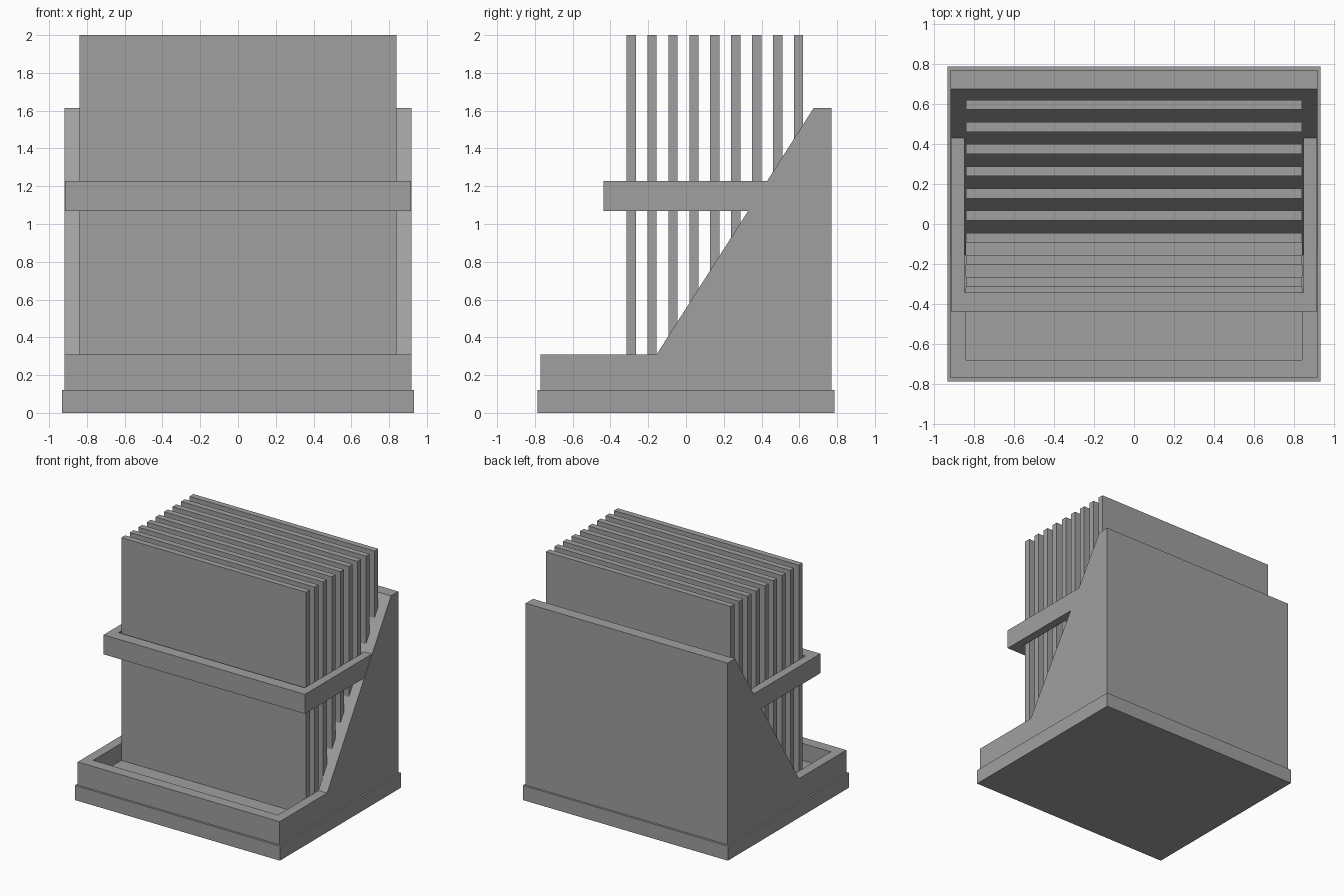
import bpy
import bmesh

cube = bpy.data.objects.get("Cube")
if cube:
    bpy.data.objects.remove(cube, do_unlink=True)

# One flat colour for everything
grey = bpy.data.materials.new("mid_grey")
grey.use_nodes = True
colour = (0.35, 0.35, 0.35, 1)
grey.diffuse_color = colour
grey.node_tree.nodes["Principled BSDF"].inputs["Base Color"].default_value = colour


def extrude(name, points, start, depth, axis):
    """Extrude a 2D profile along x (points are y, z) or along z (points are x, y)."""
    bm = bmesh.new()
    place = (lambda a, b: (start, a, b)) if axis == "x" else (lambda a, b: (a, b, start))
    face = bm.faces.new([bm.verts.new(place(a, b)) for a, b in points])
    offset = (depth, 0, 0) if axis == "x" else (0, 0, depth)
    moved = bmesh.ops.extrude_face_region(bm, geom=[face])["geom"]
    bmesh.ops.translate(bm, vec=offset,
                        verts=[v for v in moved if isinstance(v, bmesh.types.BMVert)])
    bmesh.ops.recalc_face_normals(bm, faces=bm.faces[:])
    mesh = bpy.data.meshes.new(name)
    bm.to_mesh(mesh)
    bm.free()
    mesh.materials.append(grey)
    obj = bpy.data.objects.new(name, mesh)
    bpy.context.collection.objects.link(obj)
    return obj


def box(name, half_width, y0, y1, z0, z1):
    outline = [(-half_width, y0), (half_width, y0), (half_width, y1), (-half_width, y1)]
    return extrude(name, outline, z0, z1 - z0, "z")


# Base plinth
box("base_plinth", 0.932, -0.787, 0.787, 0, 0.12)

# Body: low tray in front, sloping up to a tall back
profile = [(-0.77, 0.12), (0.77, 0.12), (0.77, 1.613),
           (0.675, 1.613), (-0.155, 0.31), (-0.77, 0.31)]
body = extrude("body", profile, -0.918, 1.836, "x")

# Tray pocket cut into the front of the body
cutter = box("tray_cutter", 0.84, -0.68, -0.07, 0.17, 1)
cut = body.modifiers.new("tray_pocket", "BOOLEAN")
cut.operation = "DIFFERENCE"
cut.solver = "EXACT"
cut.object = cutter
bpy.context.view_layer.update()
depsgraph = bpy.context.evaluated_depsgraph_get()
carved = bpy.data.meshes.new_from_object(body.evaluated_get(depsgraph))
body.modifiers.clear()
body.data = carved
bpy.data.objects.remove(cutter, do_unlink=True)

# Row of upright panels
thickness = 0.049
for i in range(9):
    y = -0.315 + i * 0.1108
    box(f"upright_panel_{i + 1}", 0.84, y, y + thickness, 0.17, 2)

# Retaining rail: U-shaped bar whose arms run back into the slope
rail = [(-0.915, -0.438), (0.915, -0.438), (0.915, 0.55), (0.847, 0.55),
        (0.847, -0.342), (-0.847, -0.342), (-0.847, 0.55), (-0.915, 0.55)]
extrude("retaining_rail", rail, 1.068, 0.16, "z")
